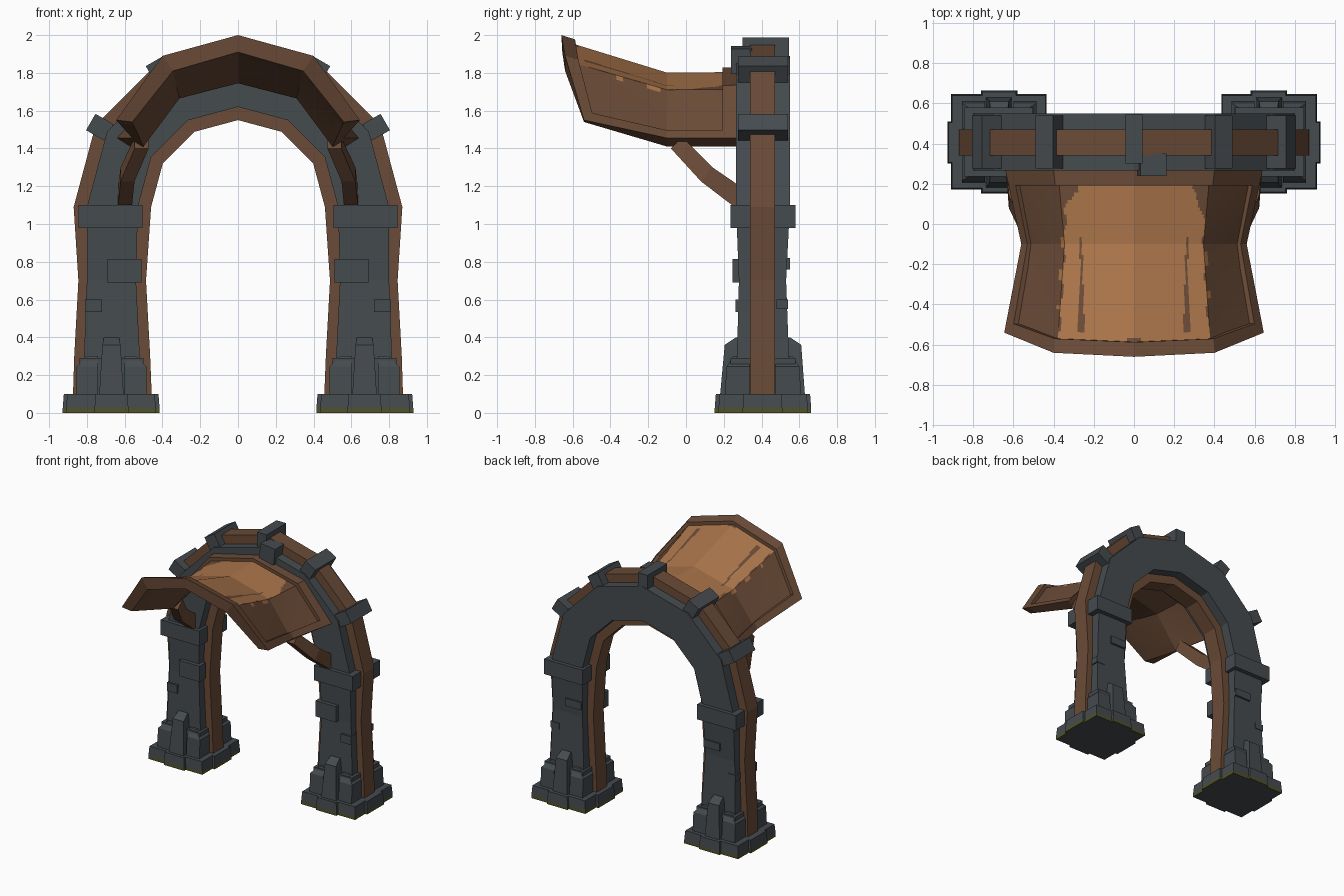
import bpy, bmesh, math
from mathutils import Vector, Matrix

if "Cube" in bpy.data.objects:
    bpy.data.objects.remove(bpy.data.objects["Cube"])


def material(name, rgb):
    m = bpy.data.materials.new(name)
    m.diffuse_color = (*rgb, 1)
    m.use_nodes = True
    m.node_tree.nodes["Principled BSDF"].inputs["Base Color"].default_value = m.diffuse_color
    return m


STONE = material("dark stone", (0.060, 0.070, 0.078))
WOOD = material("brown wood", (0.145, 0.070, 0.038))
ORANGE = material("worn orange", (0.40, 0.175, 0.068))
MOSS = material("olive moss", (0.085, 0.085, 0.018))


def finish(bm, name, mats, mirror=True):
    bmesh.ops.recalc_face_normals(bm, faces=bm.faces)
    me = bpy.data.meshes.new(name)
    bm.to_mesh(me)
    bm.free()
    for m in mats:
        me.materials.append(m)
    ob = bpy.data.objects.new(name, me)
    bpy.context.collection.objects.link(ob)
    if mirror:
        ob.modifiers.new("mirror", 'MIRROR')
    return ob


def loft(bm, rings, caps=(True, True)):
    """Join equal-length rings of points into a solid."""
    vs = [[bm.verts.new(p) for p in r] for r in rings]
    n = len(vs[0])
    for a, b in zip(vs, vs[1:]):
        for i in range(n):
            bm.faces.new((a[i], a[(i + 1) % n], b[(i + 1) % n], b[i]))
    if caps[0]:
        bm.faces.new(vs[0])
    if caps[1]:
        bm.faces.new(vs[-1])


def rect(x0, x1, y0, y1, z):
    return [(x0, y0, z), (x1, y0, z), (x1, y1, z), (x0, y1, z)]


def blocks(name, items, mats=(STONE,), mirror=True):
    """Each item is a list of (x0, x1, y0, y1, z) levels."""
    bm = bmesh.new()
    for levels in items:
        loft(bm, [rect(*l) for l in levels])
    return finish(bm, name, mats, mirror)


def box(x0, x1, y0, y1, z0, z1):
    return [(x0, x1, y0, y1, z0), (x0, x1, y0, y1, z1)]


SPRING = 1.09  # height where the legs become the arch


def rib(name, legs, r0, r1, y0, y1, mat):
    rings = [rect(*l) for l in legs]
    for deg in range(0, 91, 30):
        c, s = math.cos(math.radians(deg)), math.sin(math.radians(deg))
        a, b = (r0 * c, SPRING + r0 * s), (r1 * c, SPRING + r1 * s)
        rings.append([(a[0], y0, a[1]), (b[0], y0, b[1]), (b[0], y1, b[1]), (a[0], y1, a[1])])
    bm = bmesh.new()
    loft(bm, rings, (True, False))
    return finish(bm, name, [mat])


# arch: narrow wooden core showing inside and outside a stone rib
rib("wood_arch", [(.455, .875, .34, .47, .05), (.465, .867, .34, .47, .3), (.487, .845, .34, .47, .7)],
    .46, .87, .34, .47, WOOD)
rib("stone_arch", [(.51, .825, .265, .55, .05), (.52, .815, .27, .545, .3), (.54, .80, .28, .53, .7)],
    .53, .80, .265, .55, STONE)

# leg collars and odd stones set into the legs
blocks("leg_collar", [box(.505, .845, .235, .58, .98, 1.10)])
blocks("leg_stones", [box(.51, .69, .245, .32, .69, .815), box(.72, .81, .262, .33, .535, .60),
                      box(.54, .68, .48, .55, .76, .82), box(.74, .815, .48, .54, .55, .60)])

# base plinth, mossy along the ground
bm = bmesh.new()
for x0, x1, y0, y1 in ((.435, .91, .172, .645), (.58, .76, .152, .663), (.415, .928, .30, .51)):
    loft(bm, [rect(x0, x1, y0, y1, z) for z in (0, .022)] + [rect(x0 + .006, x1 - .006, y0 + .006, y1 - .006, .10)])
for f in bm.faces:
    f.material_index = int(abs(f.normal.z) < .5 and f.calc_center_median().z < .02)
bm.normal_update()
for f in bm.faces:
    f.material_index = int(abs(f.normal.z) < .5 and f.calc_center_median().z < .02)
finish(bm, "base_plinth", [STONE, MOSS])

# base corner stones with chamfered tops, and tapered front/back buttresses
corners = []
for x0, x1 in ((.485, .60), (.74, .855)):
    for y0, y1 in ((.205, .335), (.475, .61)):
        out = x0 > .6
        back = y0 > .4
        corners.append([(x0, x1, y0, y1, .09),
                        (x0, x1, y0 + .01 * (not back), y1 - .01 * back, .245),
                        (x0 + .055 * (not out), x1 - .055 * out, y0 + .045 * (not back), y1 - .045 * back, .30)])
blocks("base_corner_stones", corners)
blocks("base_core", [box(.50, .84, .235, .58, .09, .29)])
blocks("base_buttresses", [
    [(.605, .735, .18, .32, .09), (.622, .718, .205, .32, .36), (.63, .71, .265, .32, .40)],
    [(.605, .735, .50, .63, .09), (.622, .718, .50, .61, .36), (.63, .71, .50, .55, .40)]])


# stone clamps over the arch and the keystone
def clamp(bm, deg, r0, r1, w, y0, y1):
    m = Matrix.Translation((0, 0, SPRING)) @ Matrix.Rotation(math.radians(90 - deg), 4, 'Y')
    loft(bm, [[m @ Vector(p) for p in rect(-w, w, y0, y1, z)] for z in (r0, r1)])


bm = bmesh.new()
clamp(bm, 30, .79, .90, .05, .275, .54)
clamp(bm, 60, .79, .89, .05, .275, .54)
finish(bm, "arch_clamps", [STONE])
bm = bmesh.new()
clamp(bm, 90, .78, .898, .043, .30, .545)
clamp(bm, 83.5, .72, .85, .065, .238, .35)
finish(bm, "keystone", [STONE], False)

# canopy: three cross-sections (edge, knee, crown), outer and inner skins
OUTER = [[(.64, .27, 1.455), (.40, .27, 1.735), (0, .27, 1.83)],
         [(.56, -.10, 1.455), (.36, -.10, 1.73), (0, -.10, 1.825)],
         [(.645, -.54, 1.55), (.40, -.64, 1.89), (0, -.66, 2.0)]]
INNER = [[(.57, .27, 1.41), (.33, .27, 1.66), (0, .27, 1.745)],
         [(.50, -.10, 1.41), (.31, -.10, 1.665), (0, -.10, 1.745)],
         [(.56, -.54, 1.54), (.345, -.64, 1.81), (0, -.655, 1.91)]]


def skin(sec, u, v):
    """u: 0 crown, 1 knee, 2 edge (signed); v: 0 back, 1 middle, 2 front."""
    def along(row):
        a = abs(u)
        i = 0 if a < 1 else 1
        return Vector(row[2 - i]).lerp(Vector(row[1 - i]), a - i)
    j = 0 if v < 1 else 1
    p = along(sec[j]).lerp(along(sec[j + 1]), v - j)
    if u < 0:
        p.x = -p.x
    return p


def patch(name, us, vs, sink=0.0, mats=(WOOD,), rule=None):
    bm = bmesh.new()
    layers = []
    for top in (True, False):
        layers.append([[bm.verts.new(skin(OUTER, u, v).lerp(skin(INNER, u, v), sink) if top else skin(INNER, u, v))
                        for v in vs] for u in us])
    nu, nv = len(us), len(vs)
    for k, g in enumerate(layers):
        for i in range(nu - 1):
            for j in range(nv - 1):
                f = bm.faces.new((g[i][j], g[i + 1][j], g[i + 1][j + 1], g[i][j + 1]))
                if k == 0 and rule:
                    f.material_index = rule(f.calc_center_median())
    t, b = layers
    for i in range(nu - 1):
        for j in (0, nv - 1):
            bm.faces.new((t[i][j], t[i + 1][j], b[i + 1][j], b[i][j]))
    for j in range(nv - 1):
        for i in (0, nu - 1):
            bm.faces.new((t[i][j], t[i][j + 1], b[i][j + 1], b[i][j]))
    return finish(bm, name, mats, False)


def worn(c):
    """Orange wear down the middle with ragged edges and two brown streaks."""
    x, y = abs(c.x), c.y
    limit = (.345 - .05 * y if y < .08 else .34 - .55 * (y - .08)) + .012 * math.sin(y * 37 + c.x * 5)
    streak = -.53 < y < -.06 and abs(x - .262) < .006 + .035 * max(0, -y - .22)
    return int(x < limit and not streak and y > -.575)


VB, VF, UE = .21, 1.87, 1.85
span = lambda a, b, n: [a + (b - a) * i / n for i in range(n + 1)]
half = span(0, 1, 32) + span(1, UE, 10)[1:]
patch("canopy_panel", [-u for u in half[:0:-1]] + half, span(VB, 1, 16) + span(1, VF, 26)[1:],
      .30, (WOOD, ORANGE), worn)
wide = [-2, -1, 0, 1, 2]
patch("canopy_back_border", wide, [0, VB])
patch("canopy_front_border", wide, [VF, 2])
patch("canopy_right_border", [UE, 2], [VB, 1, VF])
patch("canopy_left_border", [-2, -UE], [VB, 1, VF])

# bent wooden struts holding up the canopy
bm = bmesh.new()
path = [(.60, .30, 1.08, 1.17), (.585, .11, 1.225, 1.30), (.51, -.05, 1.40, 1.46)]
rings = []
for x, y, z0, z1 in path:
    rings.append([(x - .037, y - .03, z0), (x + .037, y - .03, z0), (x + .037, y + .03, z1), (x - .037, y + .03, z1)])
loft(bm, rings)
finish(bm, "canopy_strut", [WOOD])
